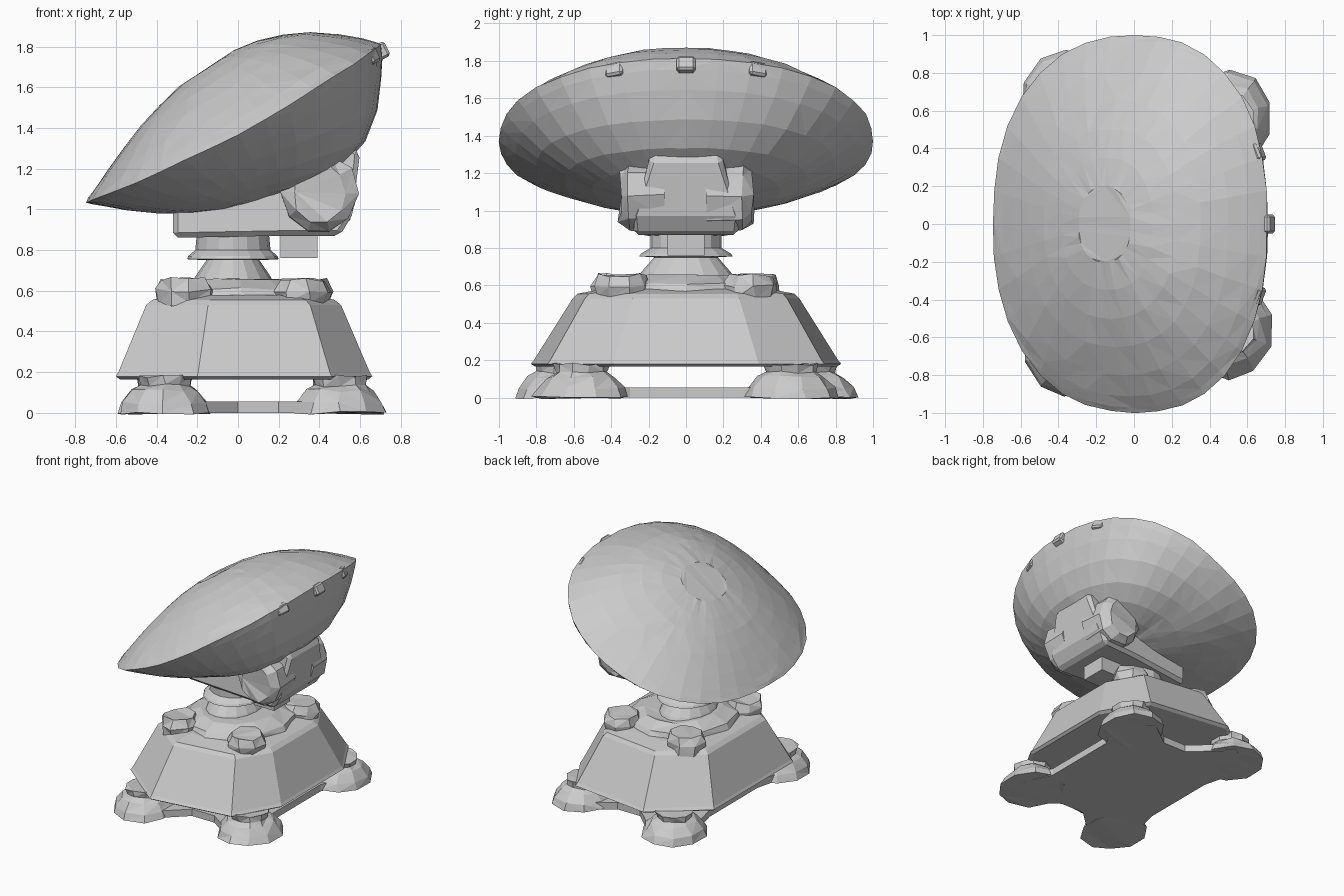
import bpy, bmesh, math, random
from mathutils import Matrix, Vector

if "Cube" in bpy.data.objects:
    bpy.data.objects.remove(bpy.data.objects["Cube"])

random.seed(4)


def loft(name, rings, jitter=0.0, tri=False):
    """Skin a stack of equal-length point rings and cap both ends."""
    bm = bmesh.new()
    vs = [[bm.verts.new(Vector(p) + Vector([random.uniform(-jitter, jitter) for _ in range(3)]))
           for p in r] for r in rings]
    n = len(rings[0])
    for a, b in zip(vs, vs[1:]):
        for i in range(n):
            j = (i + 1) % n
            bm.faces.new((a[i], a[j], b[j], b[i]))
    bm.faces.new(vs[0][::-1])
    bm.faces.new(vs[-1])
    if tri:
        bmesh.ops.triangulate(bm, faces=bm.faces[:])
    bmesh.ops.recalc_face_normals(bm, faces=bm.faces[:])
    me = bpy.data.meshes.new(name)
    bm.to_mesh(me)
    bm.free()
    ob = bpy.data.objects.new(name, me)
    bpy.context.collection.objects.link(ob)
    return ob


def oval(cx, cy, z, rx, ry, n, turn=0.0):
    return [(cx + rx * math.cos(turn + 2 * math.pi * i / n),
             cy + ry * math.sin(turn + 2 * math.pi * i / n), z) for i in range(n)]


def turned(name, cx, cy, profile, n, jitter=0.0, turn=0.0):
    """Stack of ovals from (z, rx, ry) rows."""
    return loft(name, [oval(cx, cy, z, rx, ry, n, turn) for z, rx, ry in profile], jitter, jitter > 0)


def bevel(ob, width, segments=1):
    m = ob.modifiers.new("bevel", 'BEVEL')
    m.width, m.segments = width, segments
    m.limit_method, m.angle_limit = 'ANGLE', math.radians(30)


def box(name, loc, size, rot=None):
    x, y, z = (s / 2 for s in size)
    ob = loft(name, [[(-x, -y, h), (x, -y, h), (x, y, h), (-x, y, h)] for h in (-z, z)])
    ob.matrix_world = Matrix.Translation(loc) @ (rot or Matrix())
    return ob


# Chamfered housing
PLAN = [(-.20, -.83), (.46, -.74), (.66, -.39), (.66, .39), (.46, .74), (-.20, .83), (-.60, .50), (-.60, -.50)]


def plan(z, sx, sy):
    return [(.02 + (x - .02) * sx, y * sy, z) for x, y in PLAN]


loft("housing", [plan(.165, .97, .97), plan(.18, 1, 1), plan(.20, .98, .98), plan(.53, .76, .73),
                 plan(.555, .71, .70), plan(.58, .55, .54)])

# Feet and deck pods at the four corners
for side in (-1, 1):
    for tag, fx, fy, px, py in (("left", -.36, .66, -.26, .36), ("right", .50, .56, .32, .34)):
        tag += "_front" if side < 0 else "_back"
        turned("foot_" + tag, fx, fy * side,
               [(0, .235, .26), (.05, .215, .235), (.11, .165, .185), (.135, .13, .14), (.18, .14, .15)],
               10, .008, .3)
        turned("deck_pod_" + tag, px, py * side,
               [(.53, .13, .14), (.60, .14, .15), (.655, .11, .12)], 8, .012, .2)

# Ground plate with concave sides between the feet
PLATE = [(-.28, -.84), (.0, -.58), (.2, -.58), (.42, -.74), (.64, -.56), (.52, -.3),
         (.52, .3), (.64, .56), (.42, .74), (.2, .58), (.0, .58), (-.28, .84), (-.5, .62), (-.42, .3),
         (-.42, -.3), (-.5, -.62)]
loft("ground_plate", [[(x, y, z) for x, y in PLATE] for z in (0, .055)])

# Deck and neck
turned("deck", .02, 0, [(.55, .40, .46), (.61, .38, .42), (.655, .27, .32)], 12, .008)
turned("neck", -.025, 0, [(.62, .21, .27), (.67, .185, .24), (.75, .13, .17), (.755, .225, .25),
                          (.77, .22, .24), (.80, .185, .19), (.90, .175, .19)], 16)

# Yoke carrying the dish
YOKE = [(-.32, .86), (.20, .87), (.50, .87), (.56, .97), (.60, 1.28), (.52, 1.33), (.0, 1.2), (-.32, 1.02)]
HALF = [.20, .26, .28, .29, .19, .19, .26, .20]
yoke = loft("yoke", [[(x, s * h, z) for (x, z), h in zip(YOKE, HALF)] for s in (-1, 1)])
bevel(yoke, .025)
for s in (-1, 1):
    hub = turned("pivot_hub_" + ("front" if s < 0 else "back"), 0, 0,
                 [(-.14, .19, .21), (.06, .185, .20), (.11, .13, .15)], 10, .012)
    hub.matrix_world = Matrix.Translation((.40, s * .245, 1.08)) @ Matrix.Rotation(-s * math.pi / 2, 4, 'X')
box("counterweight", (.30, 0, .83), (.18, .20, .14))

# Lens-shaped dish, tilted up toward +x, with a squarish oval outline
TILT = Matrix.Translation((-.01, 0, 1.40)) @ Matrix.Rotation(math.radians(-26.5), 4, 'Y')
N = 36


def dish_ring(r, h, power, skew):
    out = []
    for i in range(N):
        a = 2 * math.pi * i / N
        c, s = math.cos(a), math.sin(a)
        k = r / (abs(c) ** 2.3 + abs(s) ** 2.3) ** (1 / 2.3)
        x, y = .825 * k * c, k * s
        rim = r * r * (.05 * max(c, 0) - .035 * s * s)
        p = power + (1.4 * max(c, 0) if h < 0 else 0)
        out.append((x, y, rim + h * (1 - r ** p) * (1 + skew * x)))
    return out


radii = (.2, .35, .5, .65, .8, .91, .97)
rings = ([dish_ring(r, -.385, 2.35, .33) for r in radii] + [dish_ring(1, 0, 2, 0)]
         + [dish_ring(r, .335, 2.1, .36) for r in reversed(radii)])
dish = loft("dish", rings, .003, True)
dish.matrix_world = TILT

# Clips along the raised rim
for i, a in enumerate((-23, 0, 23)):
    a = math.radians(a)
    p = TILT @ Vector((.81 * math.cos(a), .97 * math.sin(a), .02))
    clip = box("rim_clip_%d" % i, p, (.06, .10, .08), TILT.to_3x3().to_4x4() @ Matrix.Rotation(a, 4, 'Z'))
    bevel(clip, .012)
